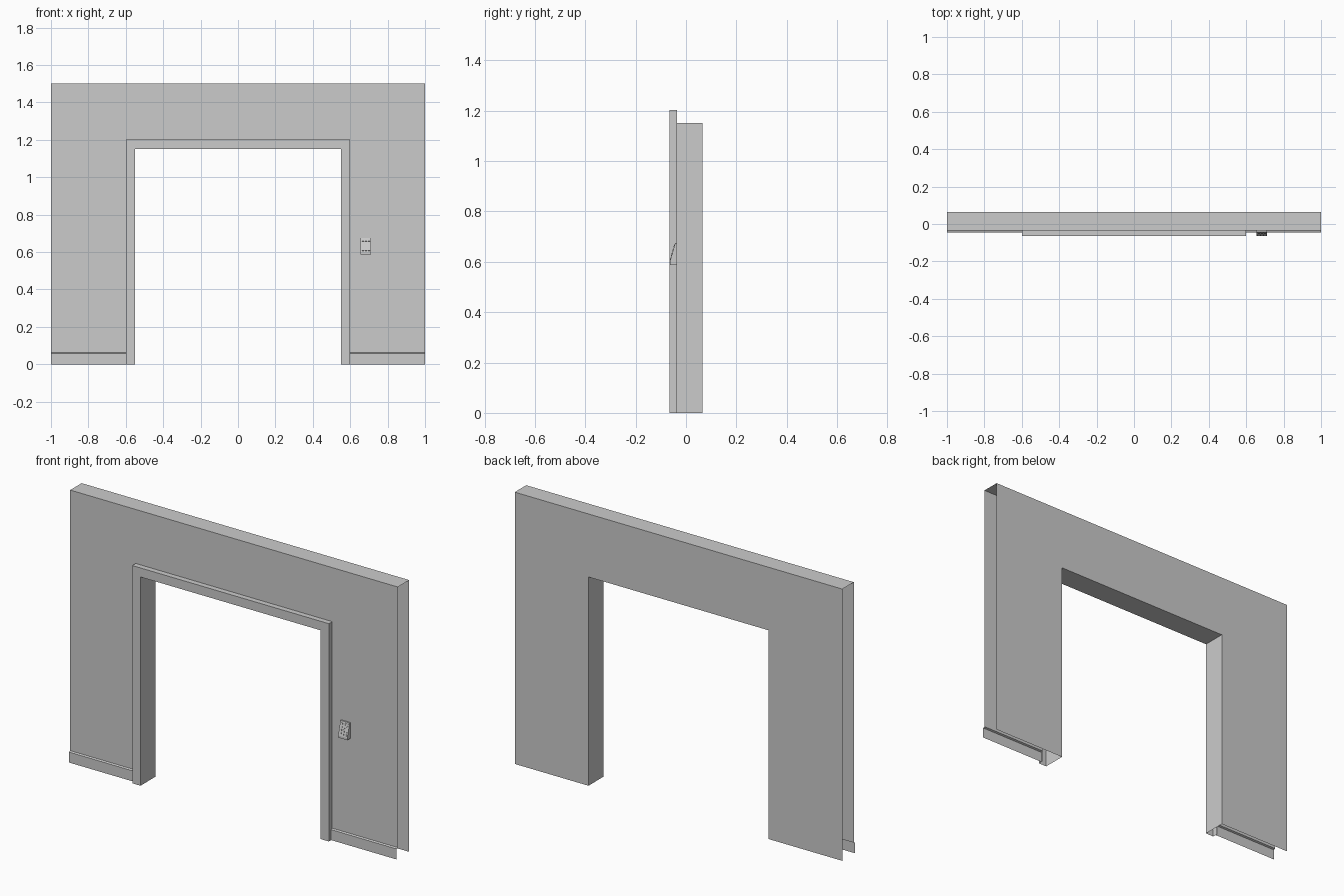
import bpy, bmesh, math
from mathutils import Matrix, Vector

if "Cube" in bpy.data.objects:
    bpy.data.objects.remove(bpy.data.objects["Cube"])

FRONT, BACK, TRIM, TOP = -0.035, 0.065, -0.065, 1.5
HALF, OPEN_X, OPEN_Z, TRIM_W = 1.0, 0.55, 1.152, 0.05
BASE_Z = 0.062


def finish(bm, name):
    mesh = bpy.data.meshes.new(name)
    bm.to_mesh(mesh)
    bm.free()
    ob = bpy.data.objects.new(name, mesh)
    bpy.context.collection.objects.link(ob)
    return ob


def face(bm, pts):
    bm.faces.new([bm.verts.new(p) for p in pts])


def extrude_x(bm, profile, x0, x1, caps=False):
    """Sweep an open (y, z) profile from x0 to x1."""
    a, b = ([bm.verts.new((x, y, z)) for y, z in profile] for x in (x0, x1))
    for i in range(len(profile) - 1):
        bm.faces.new((a[i], a[i + 1], b[i + 1], b[i]))
    if caps:
        bm.faces.new(b)
        bm.faces.new(a[::-1])


def panel(inner, top, bottom, y):
    """U-shaped wall outline around the doorway."""
    xz = [(-HALF, bottom), (-inner, bottom), (-inner, top), (inner, top),
          (inner, bottom), (HALF, bottom), (HALF, TOP), (-HALF, TOP)]
    return [(x, y, z) for x, z in xz]


# Wall shell: front, back and top, with open ends and underside
bm = bmesh.new()
face(bm, panel(OPEN_X + TRIM_W, OPEN_Z + TRIM_W, BASE_Z, FRONT))
face(bm, panel(OPEN_X, OPEN_Z, 0, BACK)[::-1])
face(bm, [(-HALF, FRONT, TOP), (HALF, FRONT, TOP), (HALF, BACK, TOP), (-HALF, BACK, TOP)])
finish(bm, "wall")

# Door frame: lining and raised trim swept around the opening
bm = bmesh.new()
rings = []
for sx, high in ((-1, 0), (-1, 1), (1, 1), (1, 0)):
    rings.append([bm.verts.new((sx * (OPEN_X + d), y, high * (OPEN_Z + d)))
                  for d, y in ((0, BACK), (0, TRIM), (TRIM_W, TRIM), (TRIM_W, FRONT))])
for r, s in zip(rings, rings[1:]):
    for j in range(3):
        bm.faces.new((r[j], s[j], s[j + 1], r[j + 1]))
finish(bm, "door_frame")

# Baseboards either side of the doorway
bm = bmesh.new()
board = [(FRONT, BASE_Z), (-0.045, 0.058), (-0.045, 0)]
for x0, x1 in ((-HALF, -OPEN_X - TRIM_W), (OPEN_X + TRIM_W, HALF)):
    extrude_x(bm, board, x0, x1)
finish(bm, "baseboards")

# Keypad housing with a sloped face
bm = bmesh.new()
hi, lo = Vector((0, -0.043, 0.675)), Vector((0, -0.064, 0.6))
extrude_x(bm, [(FRONT, hi.z), (hi.y, hi.z), (lo.y, lo.z), (-0.064, 0.588), (FRONT, 0.588)],
          0.656, 0.712, caps=True)
finish(bm, "keypad")

# Keypad buttons in a grid on the slope
bm = bmesh.new()
tilt = Matrix.Rotation(-math.atan2(hi.y - lo.y, hi.z - lo.z), 4, 'X')
for row in range(4):
    for col in range(3):
        p = lo.lerp(hi, 0.16 + row * 0.225)
        p.x = 0.684 + (col - 1) * 0.016
        m = Matrix.Translation(p) @ tilt @ Matrix.Diagonal((0.01, 0.004, 0.011, 1))
        bmesh.ops.create_cube(bm, size=1, matrix=m)
finish(bm, "keypad_buttons")
